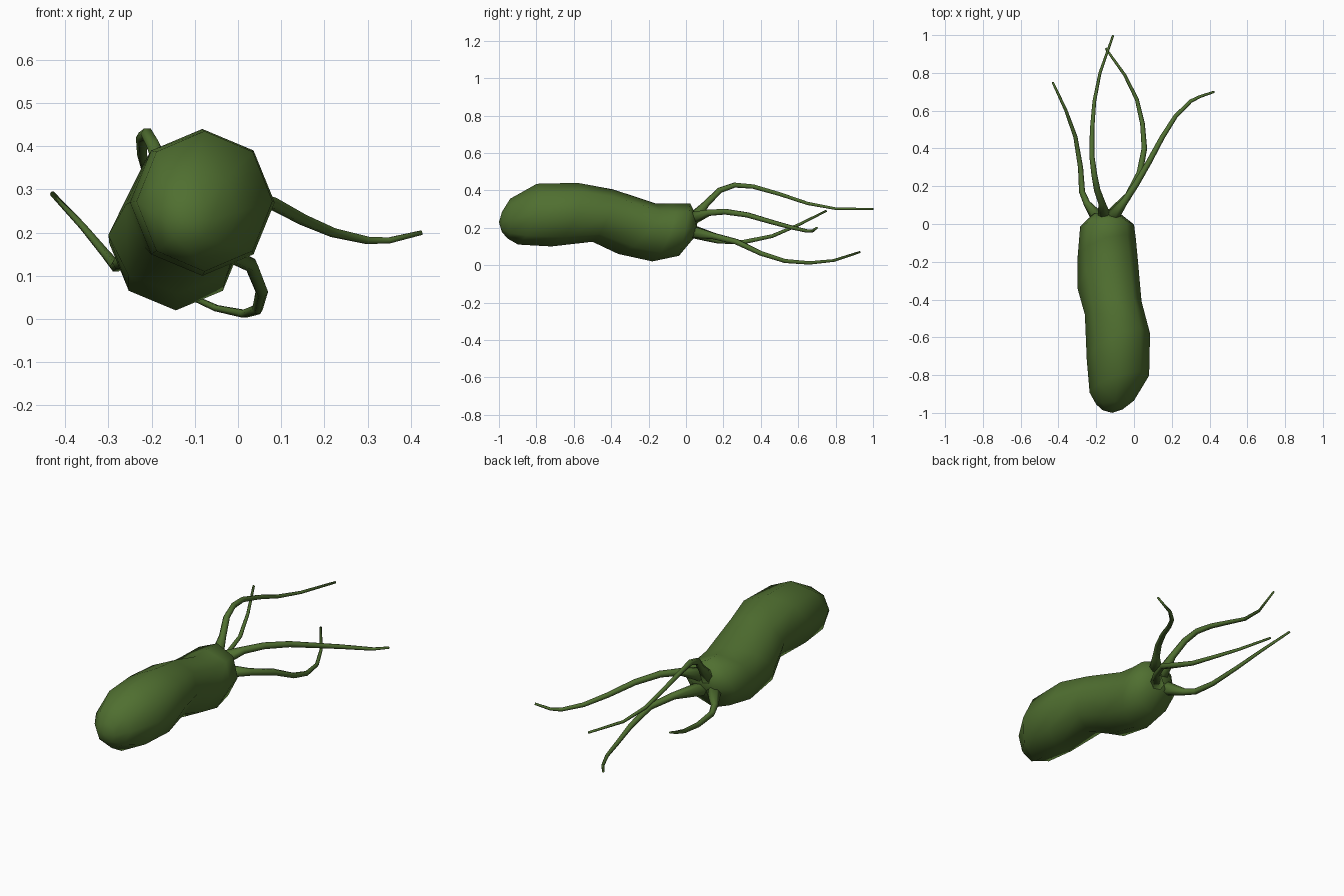
import bpy, bmesh, math
from mathutils import Vector

cube = bpy.data.objects.get("Cube")
if cube:
    bpy.data.objects.remove(cube)

green = bpy.data.materials.new("moss green")
green.use_nodes = True
colour = (0.08, 0.16, 0.03, 1)
green.diffuse_color = colour
bsdf = green.node_tree.nodes["Principled BSDF"]
bsdf.inputs["Base Color"].default_value = colour
bsdf.inputs["Roughness"].default_value = 0.8


def loft(name, rings, sides, front_tip=None, back_tip=None):
    """Skin rings given as (centre, side vector, up vector), smooth shaded."""
    bm = bmesh.new()
    loops = []
    for centre, side, up in rings:
        loops.append([bm.verts.new(centre + side * math.cos(a) + up * math.sin(a))
                      for a in (2 * math.pi * i / sides for i in range(sides))])
    for a, b in zip(loops, loops[1:]):
        for i in range(sides):
            j = (i + 1) % sides
            bm.faces.new((a[i], a[j], b[j], b[i]))
    for loop, tip in ((loops[0], front_tip), (loops[-1], back_tip)):
        if tip is None:
            bm.faces.new(loop)
        else:
            point = bm.verts.new(tip)
            for i in range(sides):
                bm.faces.new((loop[i], loop[(i + 1) % sides], point))
    bmesh.ops.recalc_face_normals(bm, faces=bm.faces)
    for face in bm.faces:
        face.smooth = True
    mesh = bpy.data.meshes.new(name)
    bm.to_mesh(mesh)
    bm.free()
    mesh.materials.append(green)
    obj = bpy.data.objects.new(name, mesh)
    bpy.context.collection.objects.link(obj)
    return obj


# Body: each section as top (y, z), bottom (y, z), right (x, y), left (x, y)
sections = [
    ((-.985, .285), (-.985, .175), (-.165, -.985), (-.06, -.98)),
    ((-.945, .355), (-.955, .14), (-.20, -.95), (.0, -.93)),
    ((-.80, .435), (-.90, .11), (-.235, -.89), (.08, -.80)),
    ((-.58, .44), (-.72, .10), (-.25, -.72), (.085, -.58)),
    ((-.37, .405), (-.48, .125), (-.26, -.50), (.04, -.43)),
    ((-.15, .33), (-.35, .06), (-.30, -.35), (.02, -.20)),
    ((-.07, .33), (-.18, .02), (-.298, -.17), (.01, -.08)),
    ((.02, .33), (-.04, .05), (-.285, -.01), (.0, .0)),
    ((.055, .265), (.045, .15), (-.215, .055), (-.065, .05)),
]
body_rings = []
for (yt, zt), (yb, zb), (xr, yr), (xl, yl) in sections:
    centre = Vector(((xr + xl) / 2, (yt + yb + yr + yl) / 4, (zt + zb) / 2))
    side = Vector((xl - xr, yl - yr, 0)) / 2
    up = Vector((0, yt - yb, zt - zb)) / 2
    body_rings.append((centre, side, up))
loft("body", body_rings, 8, Vector((-.115, -1, .23)), Vector((-.14, .06, .21)))

# Whip-like tails: path points running from the root to the tip
tails = {
    "upper_tail": [(-.155, .03, .24), (-.17, .11, .33), (-.195, .18, .40),
                   (-.21, .26, .428), (-.223, .36, .42), (-.222, .5, .38),
                   (-.21, .65, .33), (-.18, .8, .302), (-.11, 1, .30)],
    "lower_tail": [(-.13, .03, .18), (-.03, .15, .155), (.03, .27, .125),
                   (.055, .4, .063), (.045, .53, .022), (.015, .66, .012),
                   (-.05, .79, .025), (-.15, .93, .07)],
    "right_tail": [(-.19, .03, .18), (-.25, .11, .145), (-.275, .17, .13),
                   (-.283, .3, .122), (-.31, .46, .155), (-.36, .6, .215),
                   (-.43, .75, .29)],
    "left_tail": [(-.12, .03, .25), (-.05, .12, .28), (.01, .21, .286),
                  (.08, .33, .268), (.15, .46, .23), (.22, .57, .20),
                  (.3, .65, .182), (.35, .675, .182), (.425, .70, .20)],
}
for name, points in tails.items():
    path = [Vector(p) for p in points]
    rings = []
    for i, p in enumerate(path):
        t = i / (len(path) - 1)
        tangent = path[min(i + 1, len(path) - 1)] - path[max(i - 1, 0)]
        turn = tangent.to_track_quat('Y', 'Z')
        radius = .038 if i == 0 else .021 - .015 * t
        rings.append((p, turn @ Vector((radius, 0, 0)), turn @ Vector((0, 0, radius))))
    loft(name, rings, 6)
